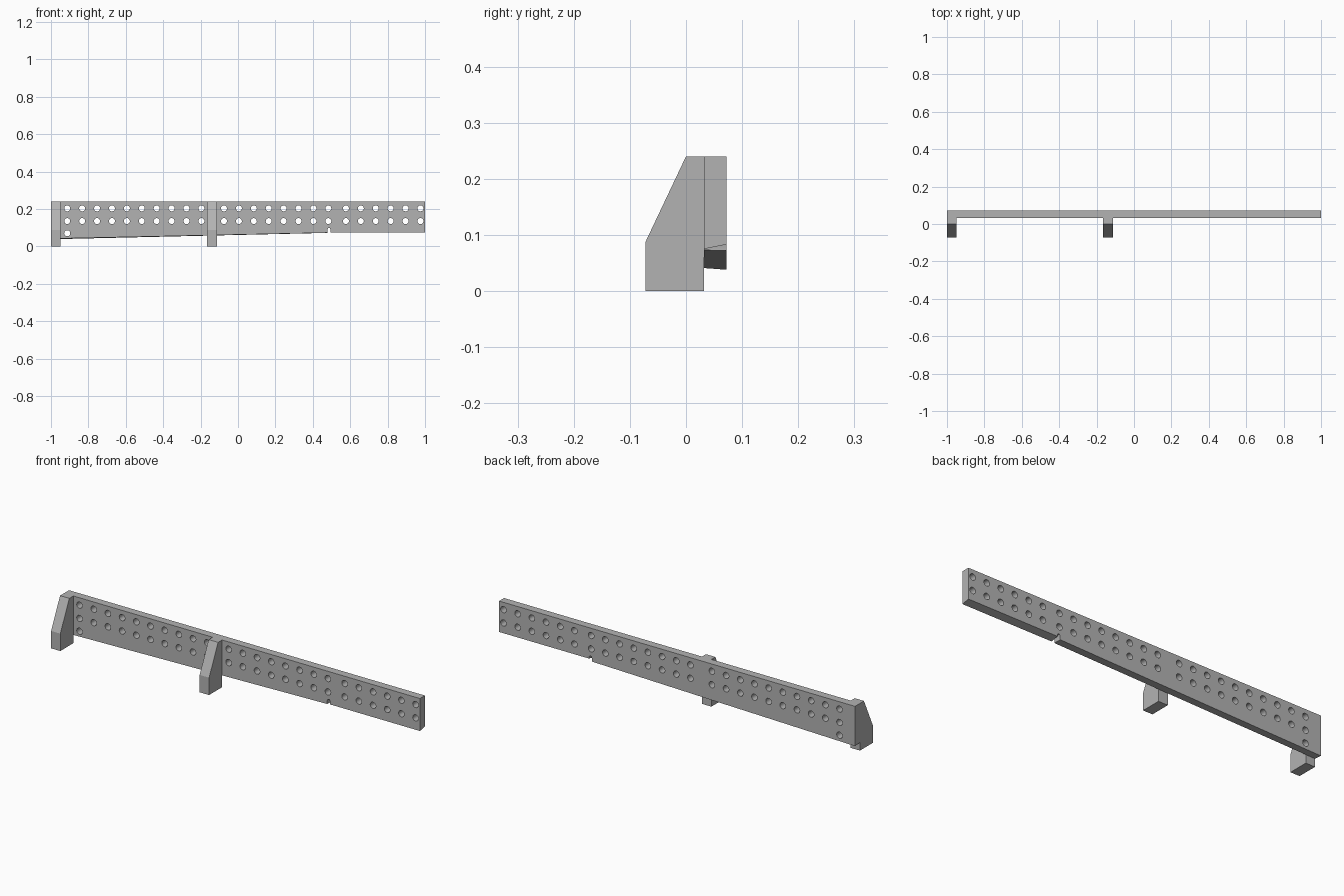
import bpy, bmesh
from mathutils import Matrix

cube = bpy.data.objects.get("Cube")
if cube:
    bpy.data.objects.remove(cube, do_unlink=True)

grey = bpy.data.materials.new("plain_grey")
grey.use_nodes = True
COLOUR = (0.45, 0.45, 0.45, 1)
grey.diffuse_color = COLOUR
grey.node_tree.nodes["Principled BSDF"].inputs["Base Color"].default_value = COLOUR


def finish(name, bm):
    bmesh.ops.recalc_face_normals(bm, faces=bm.faces)
    mesh = bpy.data.meshes.new(name)
    bm.to_mesh(mesh)
    bm.free()
    mesh.materials.append(grey)
    obj = bpy.data.objects.new(name, mesh)
    bpy.context.collection.objects.link(obj)
    return obj


def loft(name, start, end):
    """Solid between two matching outlines."""
    bm = bmesh.new()
    a = [bm.verts.new(p) for p in start]
    b = [bm.verts.new(p) for p in end]
    bm.faces.new(a)
    bm.faces.new(b)
    for i in range(len(a)):
        j = (i + 1) % len(a)
        bm.faces.new((a[i], a[j], b[j], b[i]))
    return finish(name, bm)


FRONT, BACK, TOP = 0.032, 0.072, 0.24

# Plate with sloping underside and a small notch: x, front z, back z
outline = [(-1, 0.041, 0.038), (0.479, 0.073, 0.072), (0.479, 0.09, 0.09),
           (0.483, 0.098, 0.098), (0.491, 0.098, 0.098), (0.495, 0.09, 0.09),
           (0.495, 0.075, 0.083), (1, 0.075, 0.083), (1, TOP, TOP), (-1, TOP, TOP)]
plate = loft("perforated_plate",
             [(x, FRONT, f) for x, f, b in outline],
             [(x, BACK, b) for x, f, b in outline])

# Round holes drilled through the plate
PITCH, RADIUS = 0.0797, 0.016
columns = [first + PITCH * i
           for first, count in ((-0.913, 10), (-0.075, 8), (0.577, 6))
           for i in range(count)]
holes = [(x, z) for x in columns for z in (0.203, 0.135)] + [(-0.913, 0.07)]
bm = bmesh.new()
for x, z in holes:
    place = Matrix.Translation((x, (FRONT + BACK) / 2, z)) @ Matrix.Rotation(1.5708, 4, 'X')
    bmesh.ops.create_cone(bm, cap_ends=True, segments=20, radius1=RADIUS,
                          radius2=RADIUS, depth=0.1, matrix=place)
drill = finish("hole_cutter", bm)
drill.hide_render = True

cut = plate.modifiers.new("holes", 'BOOLEAN')
cut.operation = 'DIFFERENCE'
cut.solver = 'EXACT'
cut.object = drill
bpy.ops.object.select_all(action='DESELECT')
plate.select_set(True)
bpy.context.view_layer.objects.active = plate
bpy.ops.object.modifier_apply(modifier=cut.name)
bpy.data.objects.remove(drill, do_unlink=True)
bpy.ops.object.shade_smooth_by_angle(angle=0.52)

# Tapered support brackets in front of the plate
side = [(-0.072, 0), (FRONT, 0), (FRONT, TOP), (0, TOP), (-0.072, 0.088)]
for name, x0, x1 in (("end_bracket", -1, -0.948), ("middle_bracket", -0.165, -0.112)):
    loft(name, [(x0, y, z) for y, z in side], [(x1, y, z) for y, z in side])
